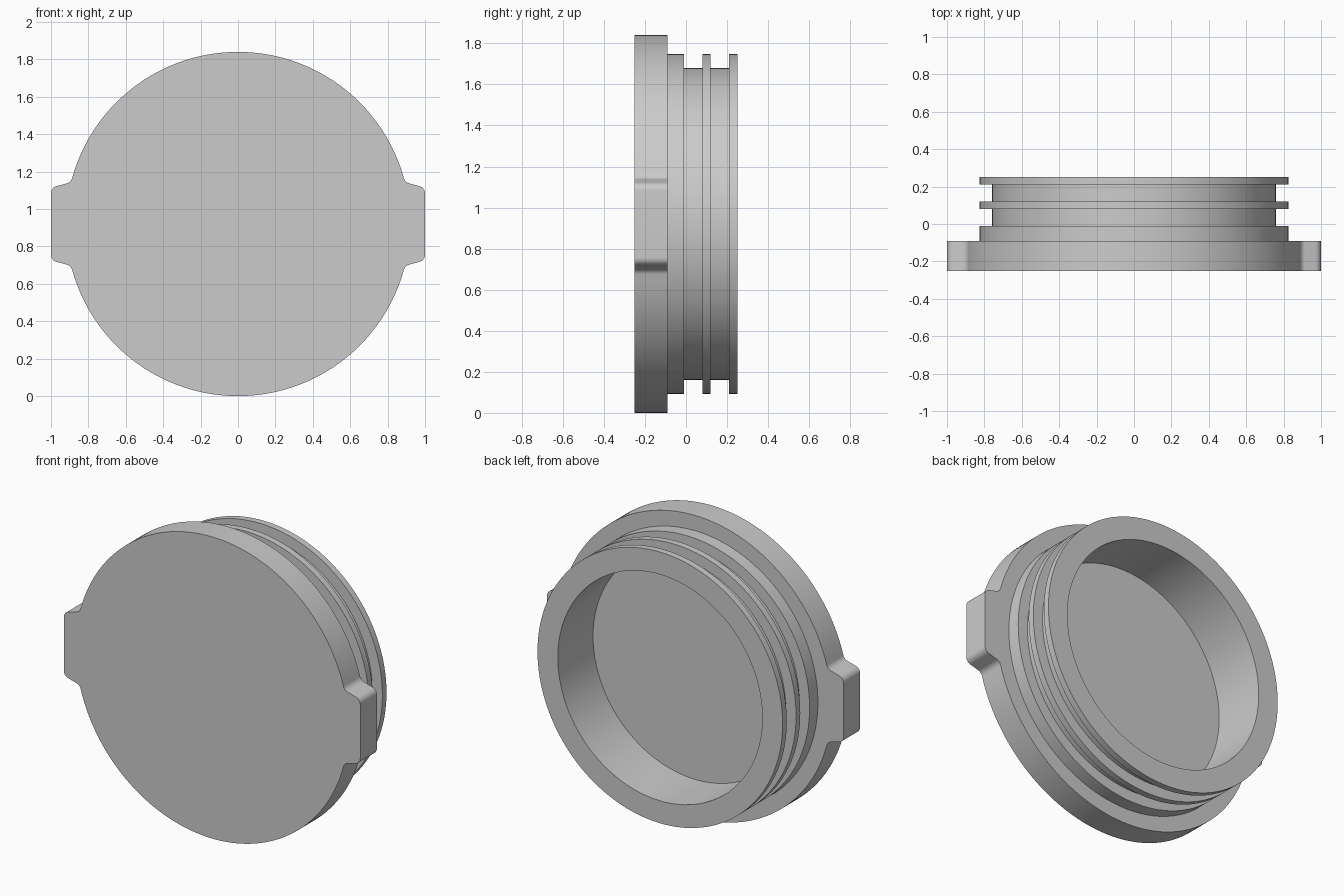
import bpy
import bmesh
from math import pi, sin, cos, asin, tau
from mathutils import Vector, Matrix

cube = bpy.data.objects.get("Cube")
if cube:
    bpy.data.objects.remove(cube, do_unlink=True)

RADIUS = 0.92          # flange radius, also the height of the axis
FRONT, BACK = -0.25, -0.09

grey = bpy.data.materials.new("plain grey")
grey.use_nodes = True
grey.diffuse_color = (0.6, 0.6, 0.6, 1)
grey.node_tree.nodes["Principled BSDF"].inputs["Base Color"].default_value = (0.6, 0.6, 0.6, 1)


def finish(bm, name):
    """Turn the bmesh into a smooth-shaded object on the axis."""
    bmesh.ops.recalc_face_normals(bm, faces=bm.faces)
    mesh = bpy.data.meshes.new(name)
    bm.to_mesh(mesh)
    bm.free()
    mesh.materials.append(grey)
    obj = bpy.data.objects.new(name, mesh)
    obj.location.z = RADIUS
    bpy.context.collection.objects.link(obj)
    bpy.ops.object.select_all(action='DESELECT')
    obj.select_set(True)
    bpy.context.view_layer.objects.active = obj
    bpy.ops.object.shade_smooth_by_angle(angle=pi / 6)
    return obj


def fillet(corner, dir_in, dir_out, r, steps=8):
    """Arc points that round a corner between two travel directions."""
    d1, d2 = dir_in.normalized(), dir_out.normalized()
    turn = d1.angle_signed(d2)          # positive is clockwise
    t = r * abs(sin(turn / 2) / cos(turn / 2))
    start = corner - d1 * t
    side = Vector((d1.y, -d1.x)) * (1 if turn > 0 else -1)
    centre = start + side * r
    return [centre + Matrix.Rotation(-turn * i / steps, 2) @ (start - centre)
            for i in range(steps + 1)]


# Flange outline: upper half traced from the right tab to the left tab
tip = Vector((1.0, 0.194))
root = Vector((0.892, 0.2236))
slope = root - tip
tangent = Vector((-root.y, root.x))
tab_edge = fillet(tip, Vector((0, 1)), slope, 0.04) + fillet(root, slope, tangent, 0.04)

start = asin(tab_edge[-1].y / RADIUS)
ARC = 72
arc = [Vector((cos(a), sin(a))) * RADIUS
       for a in (start + (pi - 2 * start) * i / ARC for i in range(1, ARC))]
upper = tab_edge + arc + [Vector((-p.x, p.y)) for p in reversed(tab_edge)]
outline = upper + [-p for p in upper]

# Flange with two grip tabs, extruded along the axis
bm = bmesh.new()
face = bm.faces.new([bm.verts.new((p.x, FRONT, p.y)) for p in outline])
ext = bmesh.ops.extrude_face_region(bm, geom=[face], use_keep_orig=True)
moved = [v for v in ext["geom"] if isinstance(v, bmesh.types.BMVert)]
bmesh.ops.translate(bm, verts=moved, vec=(0, BACK - FRONT, 0))
finish(bm, "flange_with_tabs")

# Hollow plug with grooves and ribs: (radius, y) profile turned round the axis
BORE, GROOVE, RIB = 0.69, 0.76, 0.827
profile = [(BORE, -0.12), (RIB, -0.12), (RIB, -0.01), (GROOVE, -0.01),
           (GROOVE, 0.08), (RIB, 0.08), (RIB, 0.12), (GROOVE, 0.12),
           (GROOVE, 0.21), (RIB, 0.21), (RIB, 0.25), (BORE, 0.25)]
SIDES = 128
bm = bmesh.new()
rings = [[bm.verts.new((r * cos(tau * i / SIDES), y, r * sin(tau * i / SIDES)))
          for i in range(SIDES)] for r, y in profile]
for k, ring in enumerate(rings):
    following = rings[(k + 1) % len(rings)]
    for i in range(SIDES):
        j = (i + 1) % SIDES
        bm.faces.new((ring[i], ring[j], following[j], following[i]))
finish(bm, "grooved_plug")
